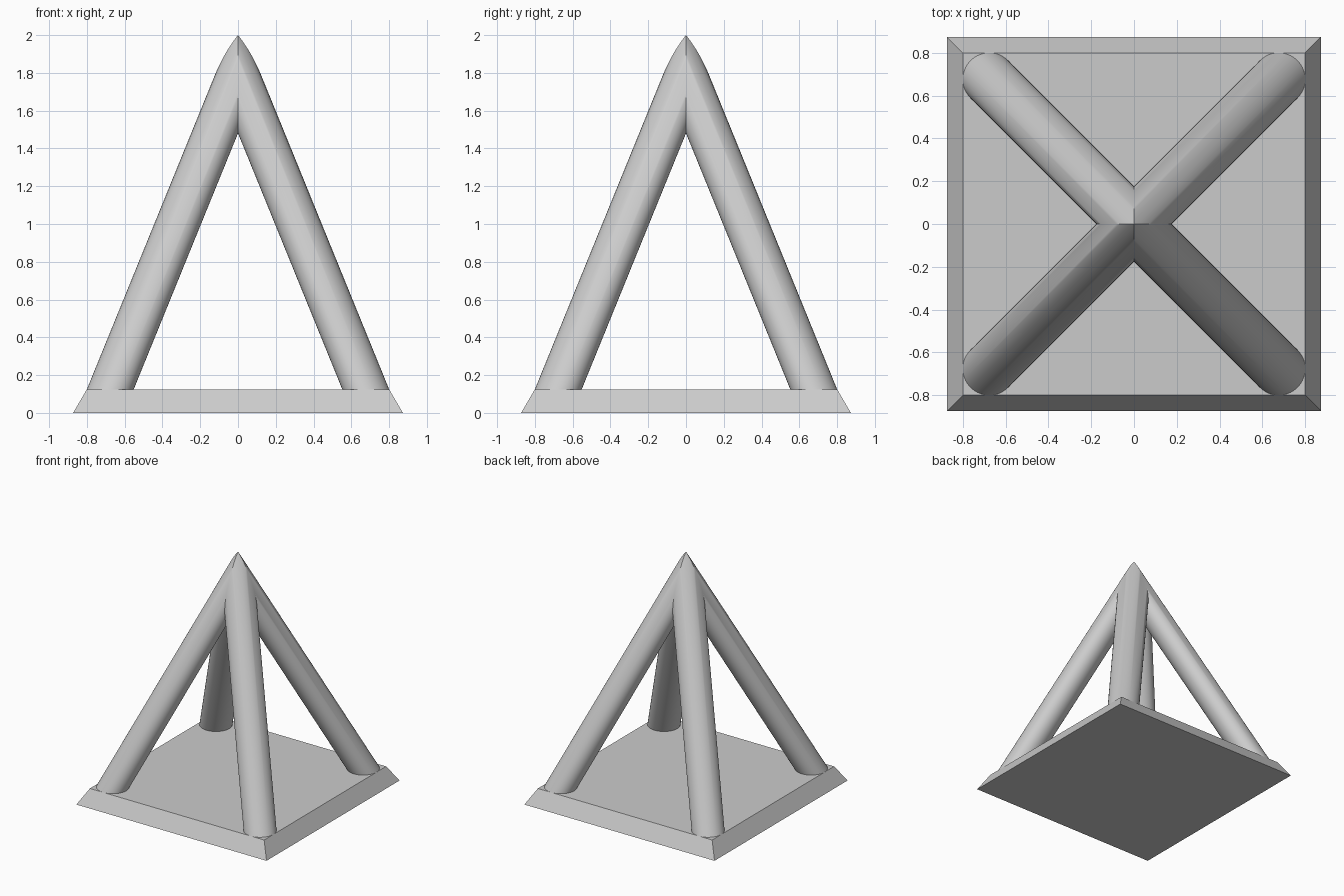
import bpy, bmesh, math
from mathutils import Matrix, Vector

cube = bpy.data.objects.get("Cube")
if cube:
    bpy.data.objects.remove(cube, do_unlink=True)

BASE_H, TOP_Z = 0.125, 2.0
BASE_HALF, RIM_HALF = 0.873, 0.80
LEG_R = 0.124
FOOT = RIM_HALF - LEG_R            # leg centre where it meets the base
TIP = -LEG_R / math.sqrt(2)        # leg centre at the apex height

grey = bpy.data.materials.new("light_grey")
grey.use_nodes = True
color = (0.6, 0.6, 0.6, 1.0)
grey.diffuse_color = color
grey.node_tree.nodes["Principled BSDF"].inputs["Base Color"].default_value = color


def make_object(name, bm):
    bmesh.ops.recalc_face_normals(bm, faces=bm.faces)
    mesh = bpy.data.meshes.new(name)
    bm.to_mesh(mesh)
    bm.free()
    mesh.materials.append(grey)
    obj = bpy.data.objects.new(name, mesh)
    bpy.context.collection.objects.link(obj)
    return obj


# Square base plate with sloped sides
bm = bmesh.new()
bmesh.ops.create_cone(
    bm, cap_ends=True, segments=4, depth=BASE_H,
    radius1=BASE_HALF * math.sqrt(2), radius2=RIM_HALF * math.sqrt(2),
    matrix=Matrix.Translation((0, 0, BASE_H / 2)) @ Matrix.Rotation(math.pi / 4, 4, "Z"))
make_object("base_plate", bm)

# One slanted leg with level round ends, sunk slightly into the base
bm = bmesh.new()
bmesh.ops.create_cone(bm, cap_ends=True, segments=64, depth=1,
                      radius1=LEG_R, radius2=LEG_R)
slope = (TIP - FOOT) / (TOP_Z - BASE_H)
low = BASE_H - 0.01
for v in bm.verts:
    z = low if v.co.z < 0 else TOP_Z
    shift = FOOT + slope * (z - BASE_H)
    v.co = Vector((v.co.x + shift, v.co.y + shift, z))
top_cap = [f for f in bm.faces if all(v.co.z > TOP_Z - 0.01 for v in f.verts)]
bmesh.ops.delete(bm, geom=top_cap, context="FACES_ONLY")

# Trim the leg to its quarter, then mirror it into four mitred legs
for axis in ("X", "Y"):
    normal = Vector((axis == "X", axis == "Y", 0))
    geom = bm.verts[:] + bm.edges[:] + bm.faces[:]
    bmesh.ops.bisect_plane(bm, geom=geom, dist=1e-5, plane_co=(0, 0, 0),
                           plane_no=normal, clear_inner=True)
for axis in ("X", "Y"):
    geom = bm.verts[:] + bm.edges[:] + bm.faces[:]
    bmesh.ops.mirror(bm, geom=geom, axis=axis, merge_dist=1e-4)
bmesh.ops.remove_doubles(bm, verts=bm.verts, dist=1e-4)
bmesh.ops.dissolve_degenerate(bm, edges=bm.edges, dist=1e-5)
legs = make_object("four_legs", bm)

bpy.ops.object.select_all(action="DESELECT")
legs.select_set(True)
bpy.context.view_layer.objects.active = legs
bpy.ops.object.shade_smooth_by_angle(angle=math.radians(30))
